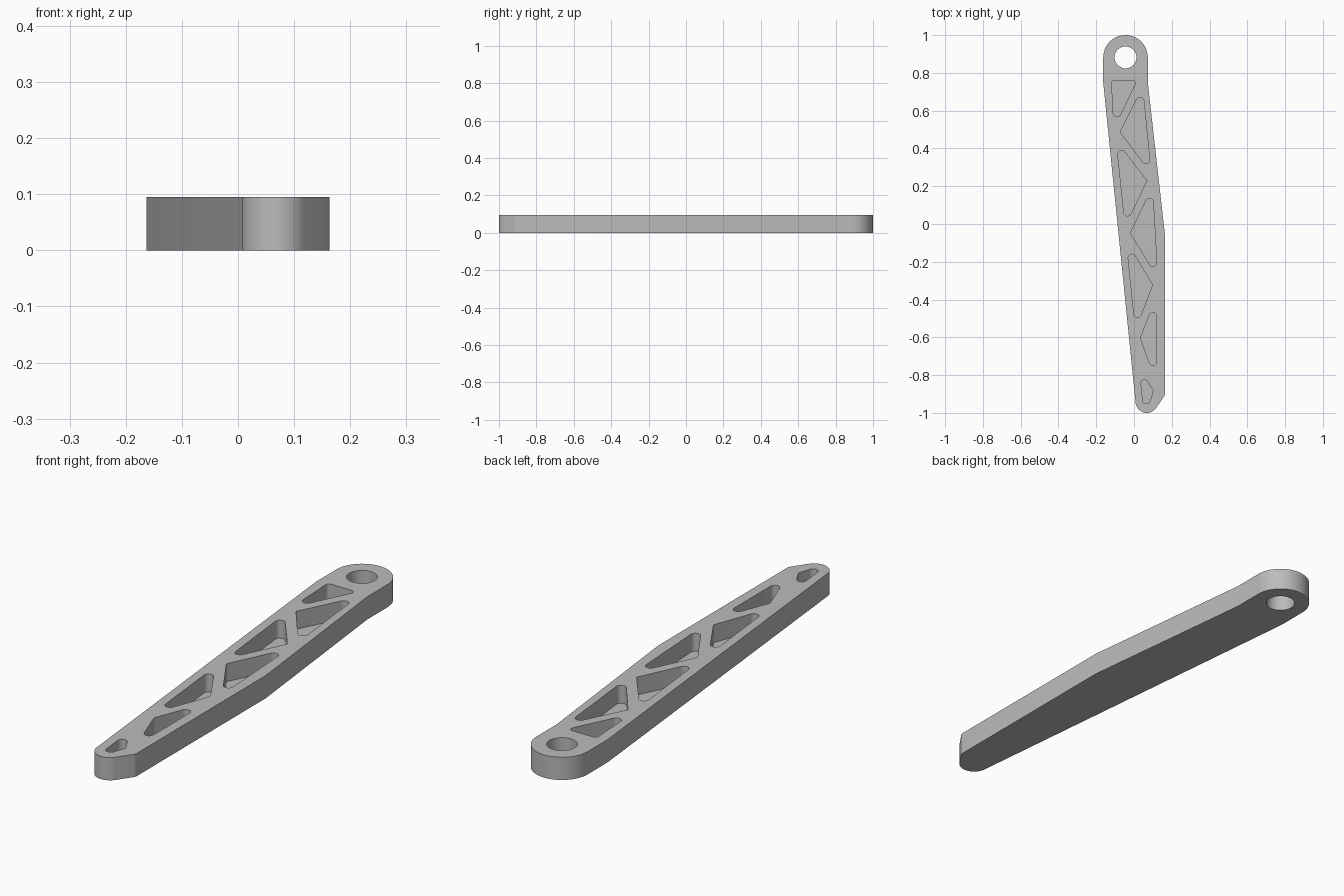
import bpy, bmesh, math
from mathutils import Vector

if "Cube" in bpy.data.objects:
    bpy.data.objects.remove(bpy.data.objects["Cube"], do_unlink=True)

HEIGHT, FLOOR, CHAMFER = 0.095, 0.02, 0.01

grey = bpy.data.materials.new("satin grey")
grey.use_nodes = True
grey.diffuse_color = (0.5, 0.5, 0.5, 1)
grey.node_tree.nodes["Principled BSDF"].inputs["Base Color"].default_value = (0.5, 0.5, 0.5, 1)


def rounded_loop(circles, step=math.radians(8)):
    """Counter-clockwise outline wrapped around circles (x, y, radius)."""
    normals = []
    for i, (x, y, r) in enumerate(circles):
        x2, y2, r2 = circles[(i + 1) % len(circles)]
        d = Vector((x2 - x, y2 - y))
        s = (r - r2) / d.length
        d.normalize()
        normals.append(d * s + Vector((d.y, -d.x)) * math.sqrt(1 - s * s))
    points = []
    for i, (x, y, r) in enumerate(circles):
        if r == 0:
            points.append((x, y))
            continue
        a = math.atan2(normals[i - 1].y, normals[i - 1].x)
        sweep = (math.atan2(normals[i].y, normals[i].x) - a) % math.tau
        n = max(2, math.ceil(sweep / step))
        for k in range(n + 1):
            t = a + sweep * k / n
            points.append((x + r * math.cos(t), y + r * math.sin(t)))
    return points


def add_prism(bm, points, z0, z1):
    low = [bm.verts.new((x, y, z0)) for x, y in points]
    high = [bm.verts.new((x, y, z1)) for x, y in points]
    bm.faces.new(low[::-1])
    bm.faces.new(high)
    for i in range(len(points)):
        j = (i + 1) % len(points)
        bm.faces.new((low[i], low[j], high[j], high[i]))


def make_object(name, bm):
    mesh = bpy.data.meshes.new(name)
    bm.to_mesh(mesh)
    bm.free()
    mesh.materials.append(grey)
    obj = bpy.data.objects.new(name, mesh)
    bpy.context.collection.objects.link(obj)
    return obj


# Arm body: round head, tapering shank, small blunt tip, chamfered rims
EYE = (-0.045, 0.882)
outline = [(*EYE, 0.118), (-0.163, 0.75, 0), (0.068, -0.94, 0.06),
           (0.138, -0.9, 0.025), (0.163, -0.05, 0), (0.073, 0.75, 0)]
bm = bmesh.new()
add_prism(bm, rounded_loop(outline), 0, HEIGHT)
rims = [e for e in bm.edges if abs(e.verts[0].co.z - e.verts[1].co.z) < 1e-5]
bmesh.ops.bevel(bm, geom=rims, offset=CHAMFER, segments=1, affect='EDGES')
arm = make_object("lever_arm", bm)

# Lightening pockets, alternating sides down the shank
pockets = [
    [(-.103, .746, .015), (-.09, .588, .02), (-.008, .746, .015)],
    [(.032, .651, .02), (-.061, .487, .01), (.063, .339, .02)],
    [(-.066, .37, .02), (-.034, .063, .02), (.056, .228, .01)],
    [(.082, .116, .02), (-.008, -.048, .01), (.1, -.204, .02)],
    [(-.011, -.18, .02), (.019, -.474, .02), (.087, -.323, .01)],
    [(.1, -.489, .02), (.045, -.603, .01), (.1, -.728, .02)],
    [(.056, -.844, .019), (.066, -.931, .02), (.087, -.886, .013)],
]
bm = bmesh.new()
for pocket in pockets:
    add_prism(bm, rounded_loop(pocket), FLOOR, HEIGHT + 0.1)

# Pivot hole straight through the head
turns = [math.tau * k / 48 for k in range(48)]
add_prism(bm, [(EYE[0] + 0.058 * math.cos(t), EYE[1] + 0.058 * math.sin(t)) for t in turns],
          -0.1, HEIGHT + 0.1)
cutter = make_object("pocket_cutter", bm)
cutter.hide_render = True

# Cut, then shade smooth with crisp rims
cut = arm.modifiers.new("pockets", 'BOOLEAN')
cut.operation = 'DIFFERENCE'
cut.solver = 'EXACT'
cut.object = cutter
bpy.ops.object.select_all(action='DESELECT')
arm.select_set(True)
bpy.context.view_layer.objects.active = arm
bpy.ops.object.modifier_apply(modifier=cut.name)
bpy.data.objects.remove(cutter, do_unlink=True)
bpy.ops.object.shade_smooth_by_angle(angle=math.radians(25))
